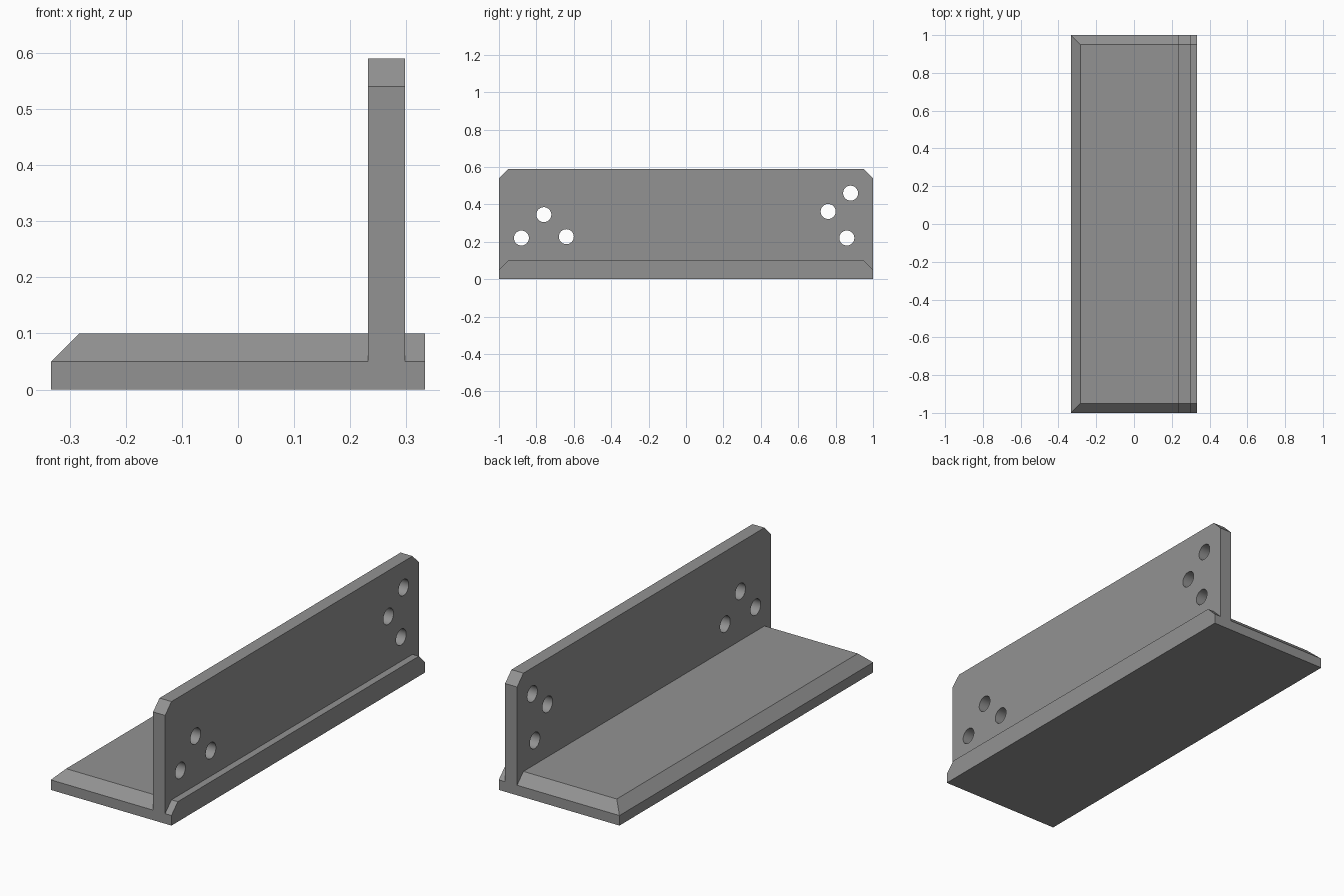
import bpy, bmesh, math
from mathutils import Matrix

if "Cube" in bpy.data.objects:
    bpy.data.objects.remove(bpy.data.objects["Cube"])

HALF_W, HALF_L = 0.333, 1.0      # base half width and half length
BASE_H, CH = 0.10, 0.05          # base height and chamfer size
WALL_X0, WALL_X1, WALL_H = 0.232, 0.298, 0.59
HOLE_R = 0.04
HOLES = [(-0.88, 0.22), (-0.76, 0.345), (-0.64, 0.227),
         (0.76, 0.362), (0.88, 0.46), (0.86, 0.22)]   # (y, z)

grey = bpy.data.materials.new("steel grey")
grey.diffuse_color = (0.29, 0.29, 0.29, 1)
grey.use_nodes = True
grey.node_tree.nodes["Principled BSDF"].inputs["Base Color"].default_value = grey.diffuse_color


def loft(name, rings):
    """Closed solid through rings of equal point count."""
    bm = bmesh.new()
    loops = [[bm.verts.new(p) for p in ring] for ring in rings]
    n = len(loops[0])
    for a, b in zip(loops, loops[1:]):
        for i in range(n):
            j = (i + 1) % n
            bm.faces.new((a[i], a[j], b[j], b[i]))
    bm.faces.new(loops[0][::-1])
    bm.faces.new(loops[-1])
    bmesh.ops.recalc_face_normals(bm, faces=bm.faces)
    return finish(name, bm)


def finish(name, bm):
    mesh = bpy.data.meshes.new(name)
    bm.to_mesh(mesh)
    bm.free()
    mesh.materials.append(grey)
    obj = bpy.data.objects.new(name, mesh)
    bpy.context.collection.objects.link(obj)
    return obj


def combine(target, other, operation):
    """Apply a boolean and remove the helper."""
    mod = target.modifiers.new("boolean", 'BOOLEAN')
    mod.operation, mod.object, mod.solver = operation, other, 'EXACT'
    bpy.context.view_layer.objects.active = target
    bpy.ops.object.modifier_apply(modifier=mod.name)
    bpy.data.objects.remove(other)


def rect(z, inset):
    # the +x side stays vertical, the other three are chamfered
    x0, y = -HALF_W + inset, HALF_L - inset
    return [(x0, -y, z), (HALF_W, -y, z), (HALF_W, y, z), (x0, y, z)]


# Base plate with chamfered upper edges
bracket = loft("bracket", [rect(0, 0), rect(BASE_H - CH, 0), rect(BASE_H, CH)])

# Upright wall with clipped top corners
profile = [(-HALF_L, 0), (HALF_L, 0), (HALF_L, WALL_H - CH), (HALF_L - CH, WALL_H),
           (-HALF_L + CH, WALL_H), (-HALF_L, WALL_H - CH)]
wall = loft("upright_wall", [[(x, y, z) for y, z in profile] for x in (WALL_X0, WALL_X1)])
combine(bracket, wall, 'UNION')

# Bolt holes through the wall
bm = bmesh.new()
for y, z in HOLES:
    place = Matrix.Translation(((WALL_X0 + WALL_X1) / 2, y, z)) @ Matrix.Rotation(math.pi / 2, 4, 'Y')
    bmesh.ops.create_cone(bm, cap_ends=True, segments=48, radius1=HOLE_R,
                          radius2=HOLE_R, depth=0.2, matrix=place)
combine(bracket, finish("hole_cutter", bm), 'DIFFERENCE')

# Smooth hole walls, sharp edges elsewhere
bpy.ops.object.select_all(action='DESELECT')
bracket.select_set(True)
bpy.context.view_layer.objects.active = bracket
bpy.ops.object.shade_smooth_by_angle(angle=math.radians(30))
